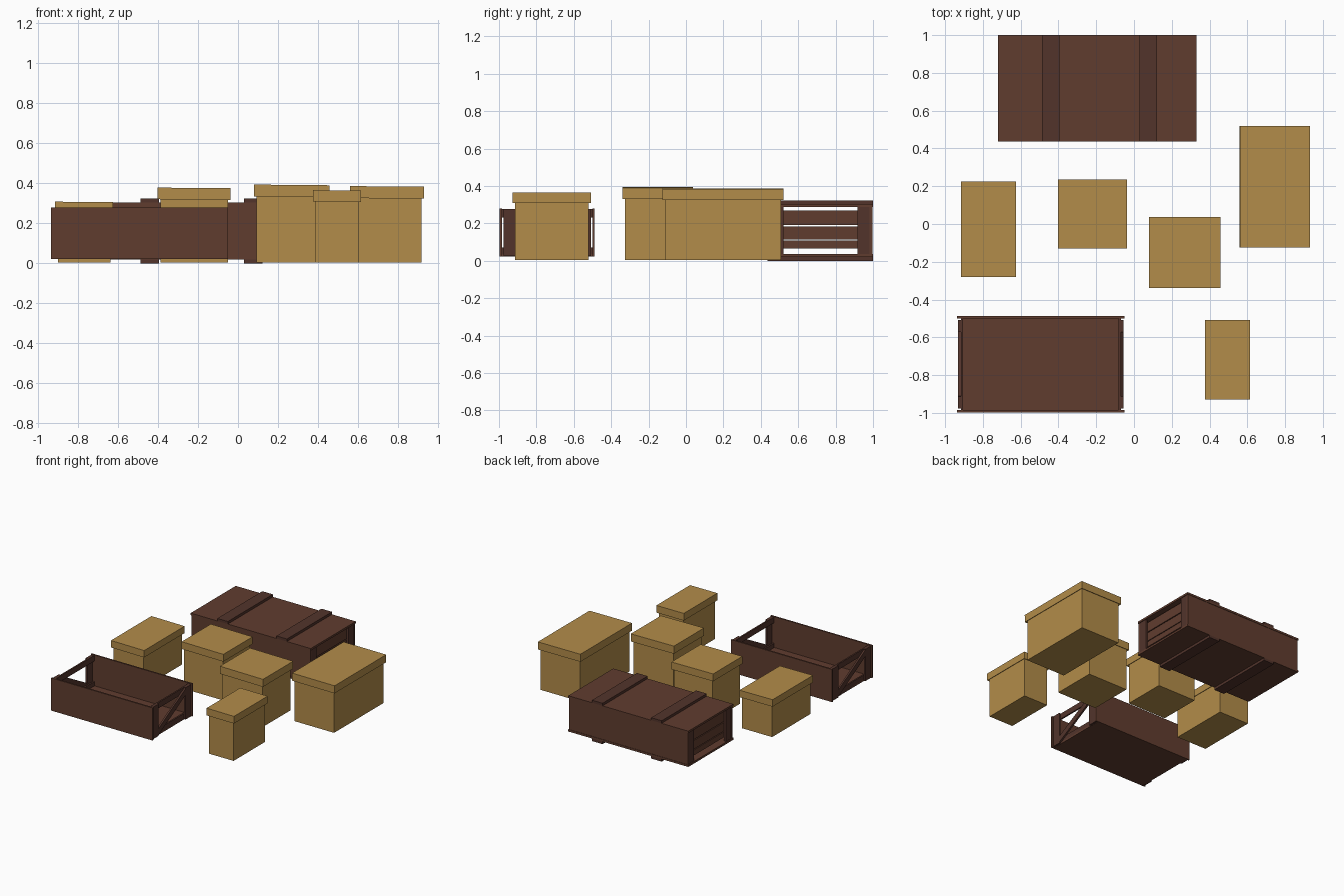
import bpy, bmesh, math
from mathutils import Matrix, Vector

if "Cube" in bpy.data.objects:
    bpy.data.objects.remove(bpy.data.objects["Cube"])


def material(name, rgb):
    m = bpy.data.materials.new(name)
    m.diffuse_color = (*rgb, 1)
    m.use_nodes = True
    m.node_tree.nodes["Principled BSDF"].inputs["Base Color"].default_value = m.diffuse_color
    return m


CARD = material("cardboard", (0.45, 0.265, 0.068))
WOOD = material("brown_wood", (0.118, 0.046, 0.028))
TRIM = material("dark_wood", (0.085, 0.034, 0.024))


def finish(name, bm, mat):
    me = bpy.data.meshes.new(name)
    bm.to_mesh(me)
    bm.free()
    me.materials.append(mat)
    ob = bpy.data.objects.new(name, me)
    bpy.context.collection.objects.link(ob)
    return ob


def add_block(bm, x, y, z, rot=None):
    c = Vector(((x[0] + x[1]) / 2, (y[0] + y[1]) / 2, (z[0] + z[1]) / 2))
    m = Matrix.Translation(c) @ (rot or Matrix.Identity(4)) @ Matrix.Diagonal(
        (x[1] - x[0], y[1] - y[0], z[1] - z[0], 1))
    bmesh.ops.create_cube(bm, size=1, matrix=m)


def block(name, x, y, z, mat, rot=None):
    bm = bmesh.new()
    add_block(bm, x, y, z, rot)
    return finish(name, bm, mat)


def carton(name, x, y, h, lid_h, tilt):
    # Body, slightly smaller than its lid
    g = 0.013
    block(name + "_body", (x[0] + g, x[1] - g), (y[0] + g, y[1] - g), (0.004, h - 0.012), CARD)
    # Hollow lid: a box without a bottom, given inward thickness
    bm = bmesh.new()
    add_block(bm, (x[0], x[1]), (y[0], y[1]), (h - lid_h, h))
    bm.normal_update()
    bmesh.ops.delete(bm, geom=[f for f in bm.faces if f.normal.z < -0.5], context='FACES')
    c = Vector(((x[0] + x[1]) / 2, (y[0] + y[1]) / 2, h))
    bmesh.ops.rotate(bm, verts=bm.verts, cent=c, matrix=Matrix.Rotation(tilt, 3, 'Y'))
    lid = finish(name + "_lid", bm, CARD)
    mod = lid.modifiers.new("thickness", 'SOLIDIFY')
    mod.thickness = 0.005
    mod.offset = -1


carton("left_carton", (-0.915, -0.625), (-0.28, 0.225), 0.307, 0.055, 0.008)
carton("middle_carton", (-0.402, -0.037), (-0.13, 0.235), 0.377, 0.058, 0.008)
carton("centre_right_carton", (0.08, 0.457), (-0.34, 0.037), 0.392, 0.06, 0.009)
carton("large_carton", (0.56, 0.932), (-0.125, 0.52), 0.385, 0.06, 0.004)
carton("small_carton", (0.375, 0.615), (-0.928, -0.508), 0.365, 0.057, 0.004)


def closed_crate():
    x0, x1, y0, y1 = -0.72, 0.33, 0.437, 1.0
    # Lid, floor and long walls
    block("crate_lid", (x0, x1), (y0, y1), (0.287, 0.303), WOOD)
    block("crate_floor", (x0, x1), (y0, y1), (0.02, 0.036), WOOD)
    for n, y in (("front", y0 + 0.003), ("back", y1 - 0.018)):
        block("crate_wall_" + n, (x0 + 0.005, x1 - 0.005), (y, y + 0.015), (0.036, 0.287), WOOD)
    # Battens on the lid and skids under the floor
    for n, x in (("left", -0.487), ("right", 0.03)):
        block("lid_batten_" + n, (x, x + 0.092), (y0, y1), (0.303, 0.323), TRIM)
        block("skid_" + n, (x, x + 0.092), (y0, y1), (0.0, 0.02), TRIM)
    # Slatted ends with corner posts
    for n, x in (("left", x0 + 0.006), ("right", x1 - 0.024)):
        for i, y in enumerate((y0 + 0.018, y1 - 0.083)):
            block(f"end_post_{n}_{i}", (x, x + 0.018), (y, y + 0.065), (0.036, 0.287), TRIM)
        s = x + 0.018 if n == "left" else x - 0.014
        for i, z in enumerate(((0.065, 0.108), (0.114, 0.183), (0.19, 0.268))):
            block(f"end_slat_{n}_{i}", (s, s + 0.014), (y0 + 0.018, y1 - 0.018), z, WOOD)


def open_crate():
    x0, x1, y0, y1, z0, z1 = -0.937, -0.05, -0.997, -0.488, 0.022, 0.28
    # Floor and long walls
    block("open_crate_floor", (x0 + 0.02, x1 - 0.02), (y0 + 0.01, y1 - 0.01), (z0, z0 + 0.014), WOOD)
    for n, y in (("front", y0), ("back", y1 - 0.012)):
        block("open_crate_wall_" + n, (x0, x1), (y, y + 0.012), (z0, z1), WOOD)
    # Framed ends: posts, rails and one diagonal brace
    for n, x, sign in (("left", x0 + 0.006, -1), ("right", x1 - 0.02, 1)):
        xr = (x, x + 0.014)
        s = x + 0.014 if sign < 0 else x - 0.012
        inner = (s, s + 0.012)
        for i, y in enumerate((y0 + 0.02, y1 - 0.085)):
            block(f"frame_post_{n}_{i}", xr, (y, y + 0.065), (z0 + 0.003, z1 - 0.003), TRIM)
        for i, z in enumerate((z0 + 0.003, z1 - 0.048)):
            block(f"frame_rail_{n}_{i}", inner, (y0 + 0.012, y1 - 0.012), (z, z + 0.045), TRIM)
        w, h = 0.36, 0.2
        half = math.hypot(w, h) / 2
        cy, cz = (y0 + y1) / 2, (z0 + z1) / 2
        block("diagonal_brace_" + n, xr, (cy - half, cy + half), (cz - 0.022, cz + 0.022), TRIM,
              Matrix.Rotation(sign * math.atan2(h, w), 4, 'X'))


closed_crate()
open_crate()
